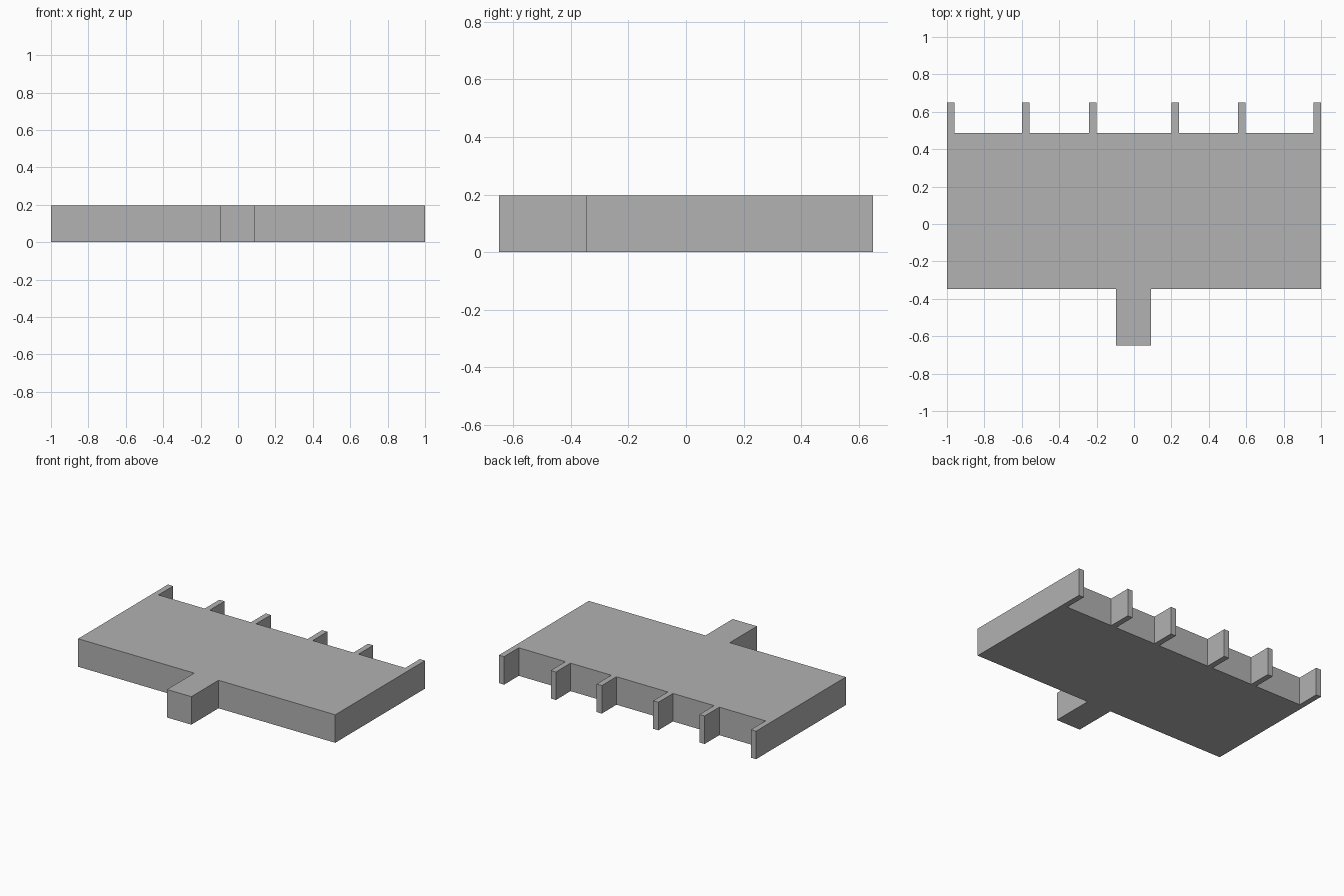
import bpy
import bmesh

cube = bpy.data.objects.get("Cube")
if cube:
    bpy.data.objects.remove(cube, do_unlink=True)

HEIGHT = 0.197
FRONT, BACK = -0.348, 0.487      # main block depth
END = 0.65                       # reach of porch and fins
FIN = 0.04                       # fin thickness
PORCH = (-0.097, 0.092)

# One flat grey for the whole building
grey = bpy.data.materials.new("plain grey")
grey.use_nodes = True
colour = (0.445, 0.445, 0.445, 1)
grey.diffuse_color = colour
grey.node_tree.nodes["Principled BSDF"].inputs["Base Color"].default_value = colour

# Floor plan: front wall with projecting porch, counter-clockwise
plan = [(-1, FRONT), (PORCH[0], FRONT), (PORCH[0], -END),
        (PORCH[1], -END), (PORCH[1], FRONT), (1, FRONT)]

# Back wall with projecting fins, from the left end to the right end
for x in (0.96, 0.557, 0.2, -0.24, -0.6, -1):
    outer, inner = x + FIN, x
    if x != 0.96:
        plan.append((outer, BACK))
    plan += [(outer, END), (inner, END)]
    if x != -1:
        plan.append((inner, BACK))

# Extrude the plan to a solid block
bm = bmesh.new()
base = bm.faces.new([bm.verts.new((x, y, 0)) for x, y in plan])
top = bmesh.ops.extrude_face_region(bm, geom=[base], use_keep_orig=True)
raised = [v for v in top["geom"] if isinstance(v, bmesh.types.BMVert)]
bmesh.ops.translate(bm, verts=raised, vec=(0, 0, HEIGHT))
bmesh.ops.recalc_face_normals(bm, faces=bm.faces)

mesh = bpy.data.meshes.new("building_block")
bm.to_mesh(mesh)
bm.free()
mesh.materials.append(grey)
block = bpy.data.objects.new("building_block", mesh)
bpy.context.collection.objects.link(block)
